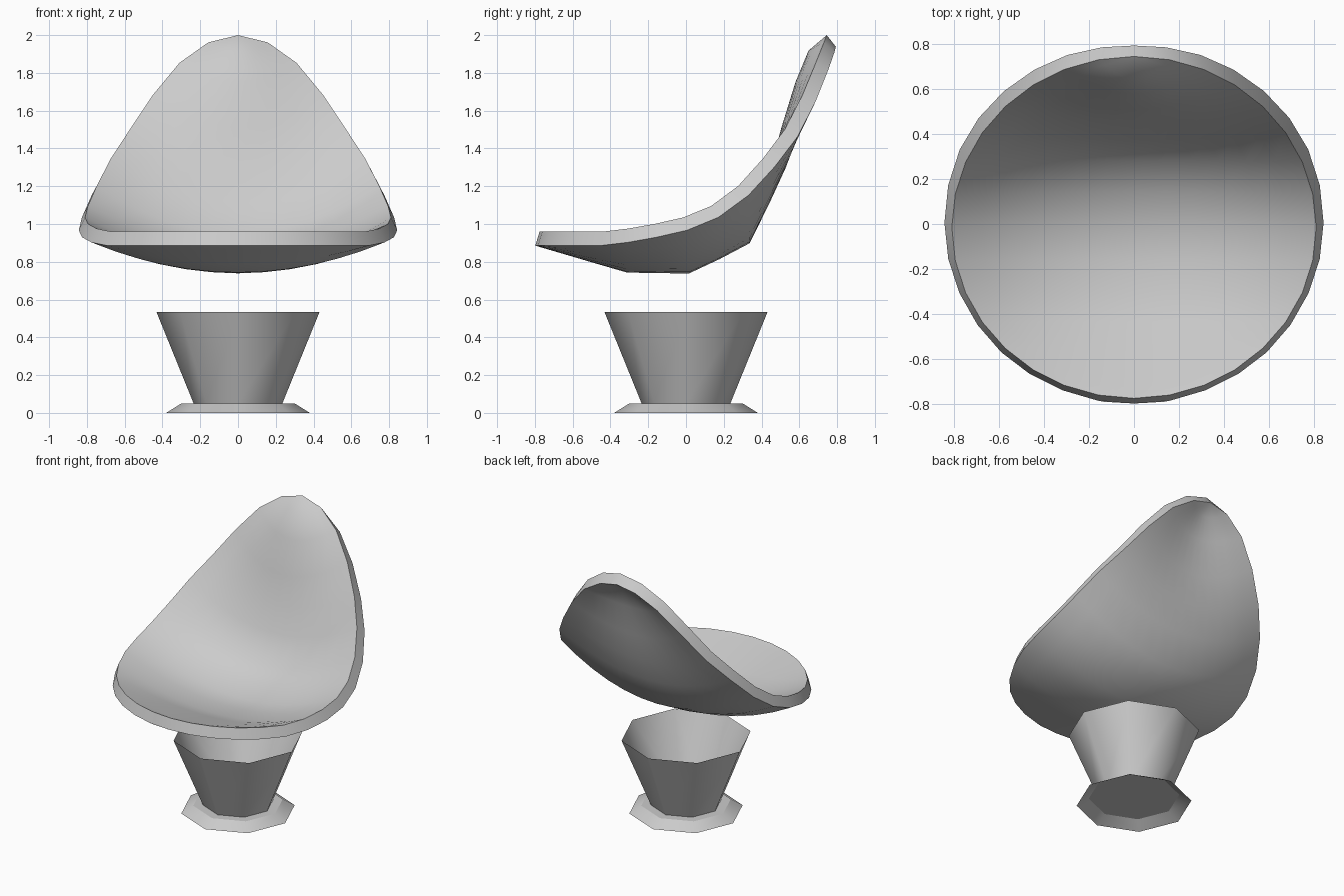
import bpy, bmesh, math

if "Cube" in bpy.data.objects:
    bpy.data.objects.remove(bpy.data.objects["Cube"])


def interp(table, k):
    """Piecewise-linear lookup: rows are (key, value, value...)."""
    for a, b in zip(table, table[1:]):
        if k <= b[0]:
            t = (k - a[0]) / (b[0] - a[0])
            return [p + (q - p) * t for p, q in zip(a[1:], b[1:])]
    return list(table[-1][1:])


def add_object(name, bm, angle):
    mesh = bpy.data.meshes.new(name)
    bm.to_mesh(mesh)
    bm.free()
    ob = bpy.data.objects.new(name, mesh)
    bpy.context.collection.objects.link(ob)
    bpy.ops.object.select_all(action='DESELECT')
    ob.select_set(True)
    bpy.context.view_layer.objects.active = ob
    bpy.ops.object.shade_smooth_by_angle(angle=math.radians(angle))
    return ob


def lathe(name, profile, sides=8, cap=False):
    """Open faceted ring strip from (radius, z) points, optional top cap."""
    bm = bmesh.new()
    rings = [[bm.verts.new((r * math.cos(i * math.tau / sides),
                            r * math.sin(i * math.tau / sides), z))
              for i in range(sides)] for r, z in profile]
    for lo, hi in zip(rings, rings[1:]):
        for i in range(sides):
            j = (i + 1) % sides
            bm.faces.new((lo[i], lo[j], hi[j], hi[i]))
    if cap:
        bm.faces.new(rings[-1])
    return add_object(name, bm, 46 if not cap else 30)


# Pedestal: flared foot and open faceted cup
lathe("foot", [(0.38, 0), (0.30, 0.05)], cap=True)
lathe("pedestal_cup", [(0.235, 0.05), (0.432, 0.535)])

# Seat shell: rim height by y, and centre line (y, z) by front-to-back key
RIM = [(-0.775, 0.96), (-0.40, 0.96), (-0.19, 0.995), (0.04, 1.047),
       (0.20, 1.13), (0.35, 1.27), (0.53, 1.51), (0.62, 1.69),
       (0.69, 1.86), (0.73, 1.96), (0.745, 2.0)]
CENTRE = [(-1, -0.775, 0.96), (-0.38, -0.30, 0.82), (0, 0.0, 0.815),
          (0.38, 0.28, 0.95), (0.70, 0.45, 1.31), (0.83, 0.505, 1.51),
          (0.92, 0.575, 1.74), (0.98, 0.645, 1.915), (1, 0.745, 2.0)]
ROWS, COLS = 16, 12
bm = bmesh.new()
rows = []
for i in range(1, ROWS):
    th = -math.pi / 2 + math.pi * i / ROWS
    v = math.sin(th)
    half = 0.81 * math.cos(th)
    ry = -0.015 + 0.76 * v
    rz = interp(RIM, ry)[0]
    cy, cz = interp(CENTRE, v)
    row = []
    for j in range(COLS + 1):
        s = -1 + 2 * j / COLS
        w = 1 - s * s
        row.append(bm.verts.new((s * half, ry + (cy - ry) * w, rz + (cz - rz) * w)))
    rows.append(row)
front = bm.verts.new((0, -0.775, 0.96))
back = bm.verts.new((0, 0.745, 2.0))
for a, b in zip(rows, rows[1:]):
    for j in range(COLS):
        bm.faces.new((a[j], a[j + 1], b[j + 1], b[j]))
for j in range(COLS):
    bm.faces.new((front, rows[0][j + 1], rows[0][j]))
    bm.faces.new((rows[-1][j], rows[-1][j + 1], back))

# Thicken downwards to get the rim band
bm.normal_update()
seat = add_object("seat_shell", bm, 50)
mod = seat.modifiers.new("thickness", 'SOLIDIFY')
mod.thickness = 0.078
mod.offset = -1
bpy.ops.object.modifier_apply(modifier=mod.name)
bpy.ops.object.shade_smooth_by_angle(angle=math.radians(50))
